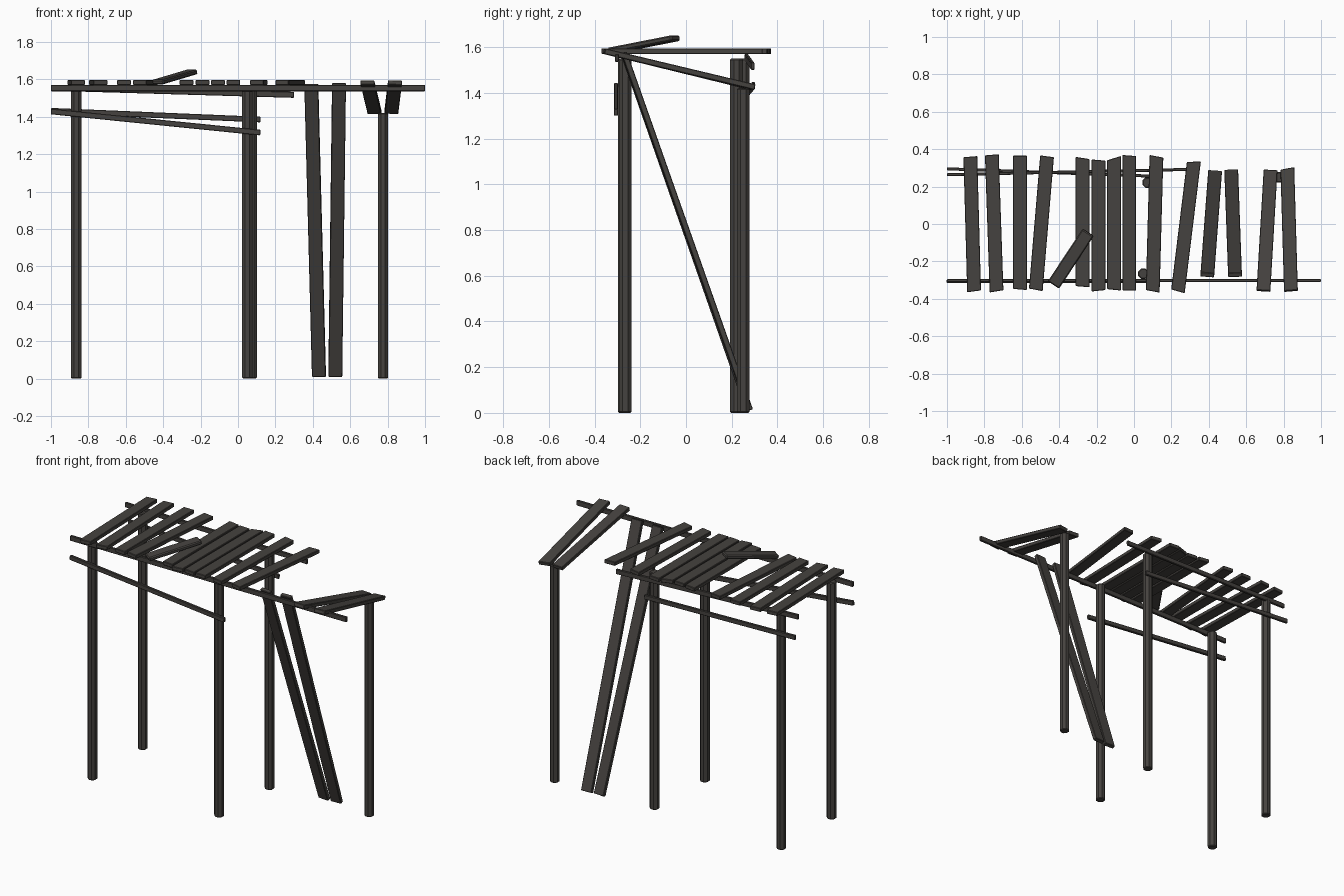
import bpy, math
from mathutils import Vector, Matrix

wood = bpy.data.materials.new("dark_wood")
wood.diffuse_color = (0.06, 0.055, 0.05, 1)


def finish(ob, name, bevel):
    ob.name = name
    ob.data.materials.append(wood)
    m = ob.modifiers.new("worn_edges", 'BEVEL')
    m.width = bevel
    m.segments = 1
    m.limit_method = 'ANGLE'
    m.angle_limit = math.radians(60)
    return ob


def board(name, a, b, width, thick, skew_a=0.0, skew_b=0.0, bevel=0.003):
    """Board from a to b; width runs sideways, skew cuts its ends off-square."""
    a, b = Vector(a), Vector(b)
    d = b - a
    half = d.length / 2
    y = d.normalized()
    x = y.cross(Vector((0, 0, 1))).normalized()
    z = x.cross(y)
    bpy.ops.mesh.primitive_cube_add(size=2)
    ob = bpy.context.object
    for v in ob.data.vertices:
        sx, sy, sz = v.co
        v.co = (sx * width / 2,
                sy * half + sx * (skew_b if sy > 0 else skew_a),
                sz * thick / 2)
    rot = Matrix((x, y, z)).transposed().to_4x4()
    ob.matrix_world = Matrix.Translation((a + b) / 2) @ rot
    return finish(ob, name, bevel)


def post(name, x, y, top):
    bpy.ops.mesh.primitive_cylinder_add(
        vertices=8, radius=0.03, depth=top, location=(x, y, top / 2),
        rotation=(0, 0, math.pi / 8))
    return finish(bpy.context.object, name, 0.005)


# round log posts
post("front_left_post", -0.865, -0.27, 1.55)
post("back_left_post", -0.865, 0.25, 1.55)
post("front_middle_post", 0.05, -0.266, 1.55)
post("back_middle_post", 0.073, 0.221, 1.55)
post("back_right_post", 0.775, 0.25, 1.42)

# long rails
board("front_upper_rail", (-1, -0.302, 1.553), (1, -0.302, 1.553), 0.016, 0.034)
board("front_lower_rail", (-1, -0.306, 1.428), (0.12, -0.306, 1.315), 0.018, 0.03)
board("back_upper_rail", (-1, 0.264, 1.555), (0.3, 0.292, 1.517), 0.016, 0.032)
board("back_lower_rail", (-1, 0.295, 1.432), (0.12, 0.255, 1.385), 0.016, 0.03)

# deck planks: front x, front y, back x, back y, front skew, back skew
deck = [
    (-0.855, -0.36, -0.875, 0.36, 0.004, 0.002),
    (-0.735, -0.36, -0.76, 0.37, 0.005, 0.002),
    (-0.61, -0.35, -0.61, 0.365, -0.003, 0.0),
    (-0.525, -0.352, -0.465, 0.362, -0.004, -0.002),
    (-0.275, -0.335, -0.275, 0.353, -0.003, -0.006),
    (-0.19, -0.357, -0.19, 0.342, 0.004, -0.003),
    (-0.107, -0.352, -0.107, 0.352, -0.004, 0.012),
    (-0.025, -0.355, -0.025, 0.366, 0.0, -0.003),
    (0.10, -0.36, 0.12, 0.362, -0.006, -0.006),
    (0.235, -0.36, 0.32, 0.333, -0.006, 0.006),
]
for i, (fx, fy, bx, by, sa, sb) in enumerate(deck):
    board(f"deck_plank_{i + 1}", (fx, fy, 1.583), (bx, by, 1.583), 0.074, 0.025, sa, sb)

# sagging planks resting on the short post
board("sagging_plank_left", (0.692, -0.358, 1.583), (0.73, 0.287, 1.425), 0.074, 0.025)
board("sagging_plank_right", (0.839, -0.358, 1.583), (0.82, 0.295, 1.427), 0.074, 0.025, 0.002, 0.006)

# fallen planks leaning down to the ground at the back
board("leaning_plank_left", (0.392, -0.272, 1.572), (0.433, 0.275, 0.012), 0.074, 0.025)
board("leaning_plank_right", (0.54, -0.272, 1.577), (0.52, 0.28, 0.012), 0.074, 0.025)

# loose short plank lying over the deck
board("loose_plank", (-0.43, -0.325, 1.585), (-0.245, -0.045, 1.64), 0.072, 0.025, bevel=0.006)
